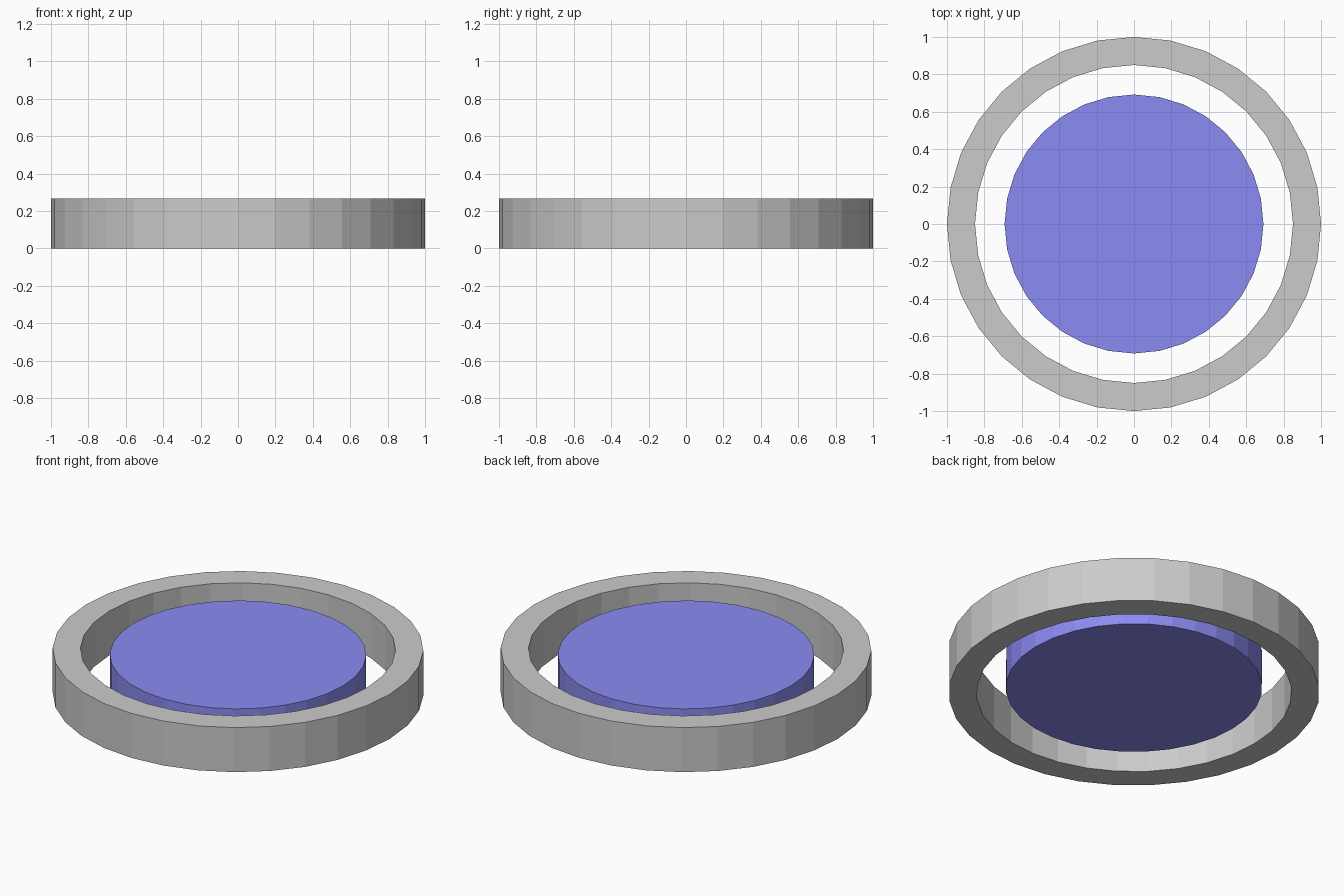
import bpy, bmesh
from math import sin, cos, tau

if "Cube" in bpy.data.objects:
    bpy.data.objects.remove(bpy.data.objects["Cube"])

SIDES = 32


def add_object(name, bm):
    bmesh.ops.recalc_face_normals(bm, faces=bm.faces)
    mesh = bpy.data.meshes.new(name)
    bm.to_mesh(mesh)
    bm.free()
    obj = bpy.data.objects.new(name, mesh)
    bpy.context.collection.objects.link(obj)
    return obj


def circle(bm, radius, z):
    return [bm.verts.new((radius * cos(tau * i / SIDES), radius * sin(tau * i / SIDES), z))
            for i in range(SIDES)]


def bridge(bm, a, b):
    for i in range(SIDES):
        j = (i + 1) % SIDES
        bm.faces.new((a[i], a[j], b[j], b[i]))


# Outer ring: rectangular section swept around the z axis
bm = bmesh.new()
loops = [circle(bm, r, z) for r, z in ((1, 0), (1, 0.265), (0.85, 0.265), (0.85, 0))]
for k in range(4):
    bridge(bm, loops[k], loops[(k + 1) % 4])
add_object("outer_ring", bm)

# Centre disc: slightly thinner, floating inside the ring
bm = bmesh.new()
bottom, top = circle(bm, 0.692, 0.032), circle(bm, 0.692, 0.233)
bridge(bm, bottom, top)
bm.faces.new(bottom)
bm.faces.new(top)
disc = add_object("centre_disc", bm)

blue = bpy.data.materials.new("blue")
blue.diffuse_color = (0.26, 0.26, 0.9, 1)
blue.use_nodes = True
blue.node_tree.nodes["Principled BSDF"].inputs["Base Color"].default_value = blue.diffuse_color
disc.data.materials.append(blue)
